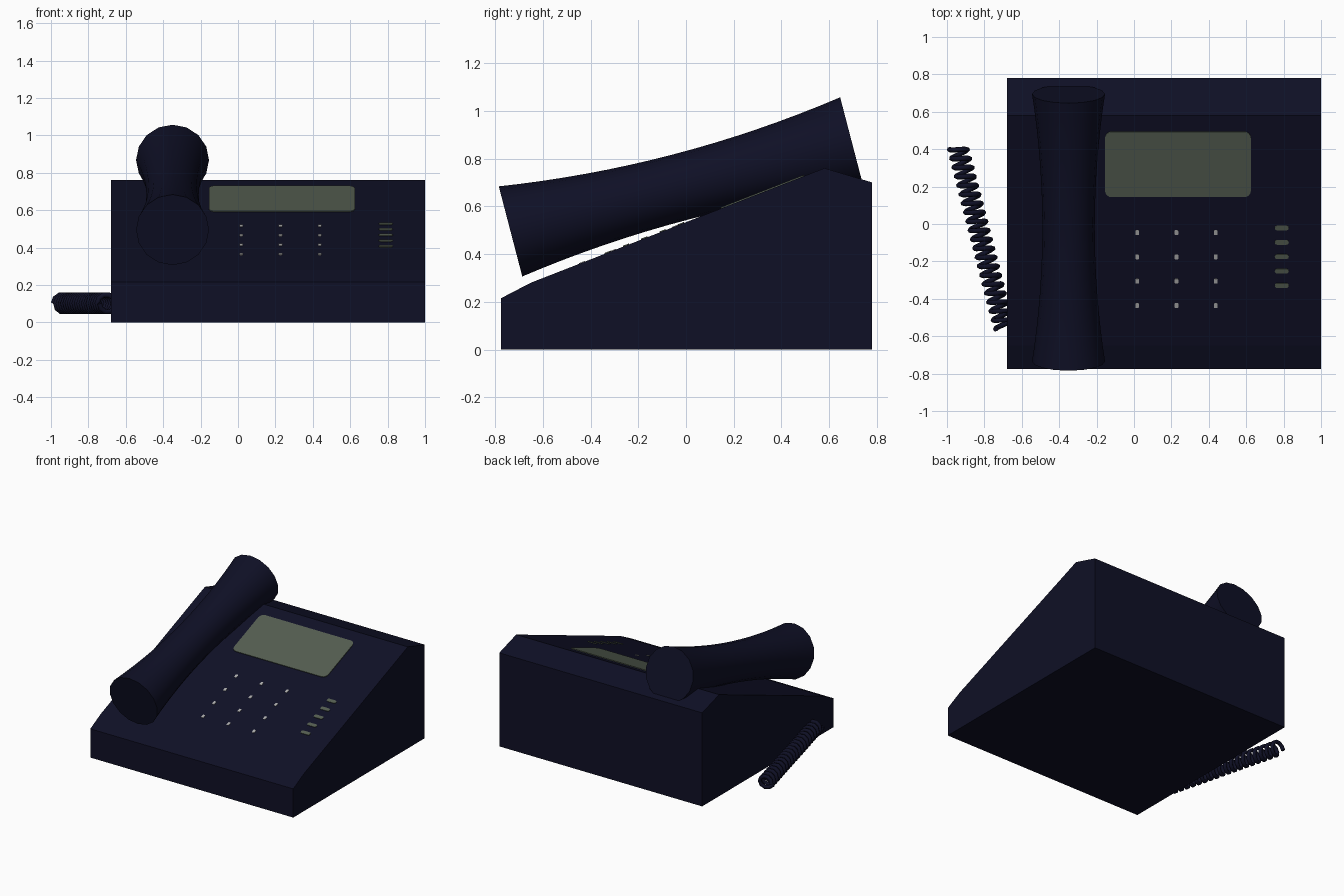
import bpy, bmesh, math
from mathutils import Vector

if "Cube" in bpy.data.objects:
    bpy.data.objects.remove(bpy.data.objects["Cube"])


def material(name, rgb):
    m = bpy.data.materials.new(name)
    m.diffuse_color = (*rgb, 1.0)
    m.use_nodes = True
    m.node_tree.nodes["Principled BSDF"].inputs["Base Color"].default_value = m.diffuse_color
    return m


navy = material("dark navy plastic", (0.0046, 0.005, 0.019))
green = material("grey green display", (0.088, 0.11, 0.081))
light = material("light grey marking", (0.42, 0.42, 0.42))


def make_object(name, bm, mat):
    bmesh.ops.recalc_face_normals(bm, faces=bm.faces[:])
    me = bpy.data.meshes.new(name)
    bm.to_mesh(me)
    bm.free()
    me.materials.append(mat)
    ob = bpy.data.objects.new(name, me)
    bpy.context.collection.objects.link(ob)
    return ob


def prism(name, outline, offset, mat):
    """Closed solid between an outline of points and its offset copy."""
    bm = bmesh.new()
    a = [bm.verts.new(p) for p in outline]
    b = [bm.verts.new(p + offset) for p in outline]
    bm.faces.new(a)
    bm.faces.new(b)
    for i in range(len(a)):
        j = (i + 1) % len(a)
        bm.faces.new((a[i], a[j], b[j], b[i]))
    return make_object(name, bm, mat)


# Wedge body
profile = [(-0.775, 0), (0.78, 0), (0.78, 0.70), (0.58, 0.76), (-0.65, 0.28), (-0.775, 0.215)]
prism("phone_body", [Vector((-0.68, y, z)) for y, z in profile], Vector((1.68, 0, 0)), navy)

# Sloping top plane
SLOPE = (0.76 - 0.28) / (0.58 + 0.65)
NORMAL = Vector((0, -SLOPE, 1)).normalized()


def slope_plate(name, x, y, w, h, r, mat, thick=0.005):
    """Thin rounded rectangle lying on the sloping top."""
    pts = []
    for k, (sx, sy) in enumerate([(1, 1), (-1, 1), (-1, -1), (1, -1)]):
        for i in range(5):
            a = math.pi / 2 * (k + i / 4)
            px = x + sx * (w / 2 - r) + r * math.cos(a)
            py = y + sy * (h / 2 - r) + r * math.sin(a)
            pts.append(Vector((px, py, 0.28 + (py + 0.65) * SLOPE)) - NORMAL * 0.002)
    return prism(name, pts, NORMAL * (thick + 0.002), mat)


# Display window
slope_plate("display", 0.235, 0.32, 0.78, 0.35, 0.035, green)

# Keypad marks
for row in range(4):
    for col in range(3):
        slope_plate(f"key_mark_{row}_{col}", 0.017 + 0.21 * col, -0.045 - 0.13 * row,
                    0.02, 0.026, 0.005, light, 0.003)

# Column of side buttons
for i in range(5):
    slope_plate(f"side_button_{i}", 0.79, -0.02 - 0.077 * i, 0.075, 0.025, 0.012, green, 0.004)

# Flared handset lathed around a tilted axis
start, end = Vector((-0.35, -0.735, 0.495)), Vector((-0.35, 0.695, 0.868))
axis = (end - start).normalized()
side = Vector((1, 0, 0))
up = side.cross(axis)
bm = bmesh.new()
rings = []
for i in range(17):
    t = i / 16
    radius = 0.14 + 0.055 * abs(2 * t - 1) ** 2
    c = start.lerp(end, t)
    rings.append([bm.verts.new(c + radius * (side * math.cos(a) + up * math.sin(a)))
                  for a in (2 * math.pi * k / 16 for k in range(16))])
for r0, r1 in zip(rings, rings[1:]):
    for k in range(16):
        j = (k + 1) % 16
        bm.faces.new((r0[k], r0[j], r1[j], r1[k]))
bm.faces.new(rings[0])
bm.faces.new(rings[-1])
handset = make_object("handset", bm, navy)
handset.data.shade_smooth()
handset.data.set_sharp_from_angle(angle=math.radians(40))

# Coiled cord
p0, p1 = Vector((-0.942, 0.41, 0.102)), Vector((-0.695, -0.55, 0.102))
across = Vector((-(p1 - p0).y, (p1 - p0).x, 0)).normalized()
TURNS, STEPS = 20, 10
curve = bpy.data.curves.new("cord_path", "CURVE")
curve.dimensions = "3D"
curve.bevel_depth = 0.014
curve.bevel_resolution = 1
curve.use_fill_caps = True
spline = curve.splines.new("POLY")
spline.points.add(TURNS * STEPS)
for i, pt in enumerate(spline.points):
    a = 2 * math.pi * i / STEPS
    p = p0.lerp(p1, i / (TURNS * STEPS)) + 0.047 * (Vector((0, 0, math.sin(a))) - across * math.cos(a))
    pt.co = (*p, 1)
curve.materials.append(navy)
cord = bpy.data.objects.new("coiled_cord", curve)
bpy.context.collection.objects.link(cord)
bpy.context.view_layer.objects.active = cord
cord.select_set(True)
bpy.ops.object.convert(target="MESH")
